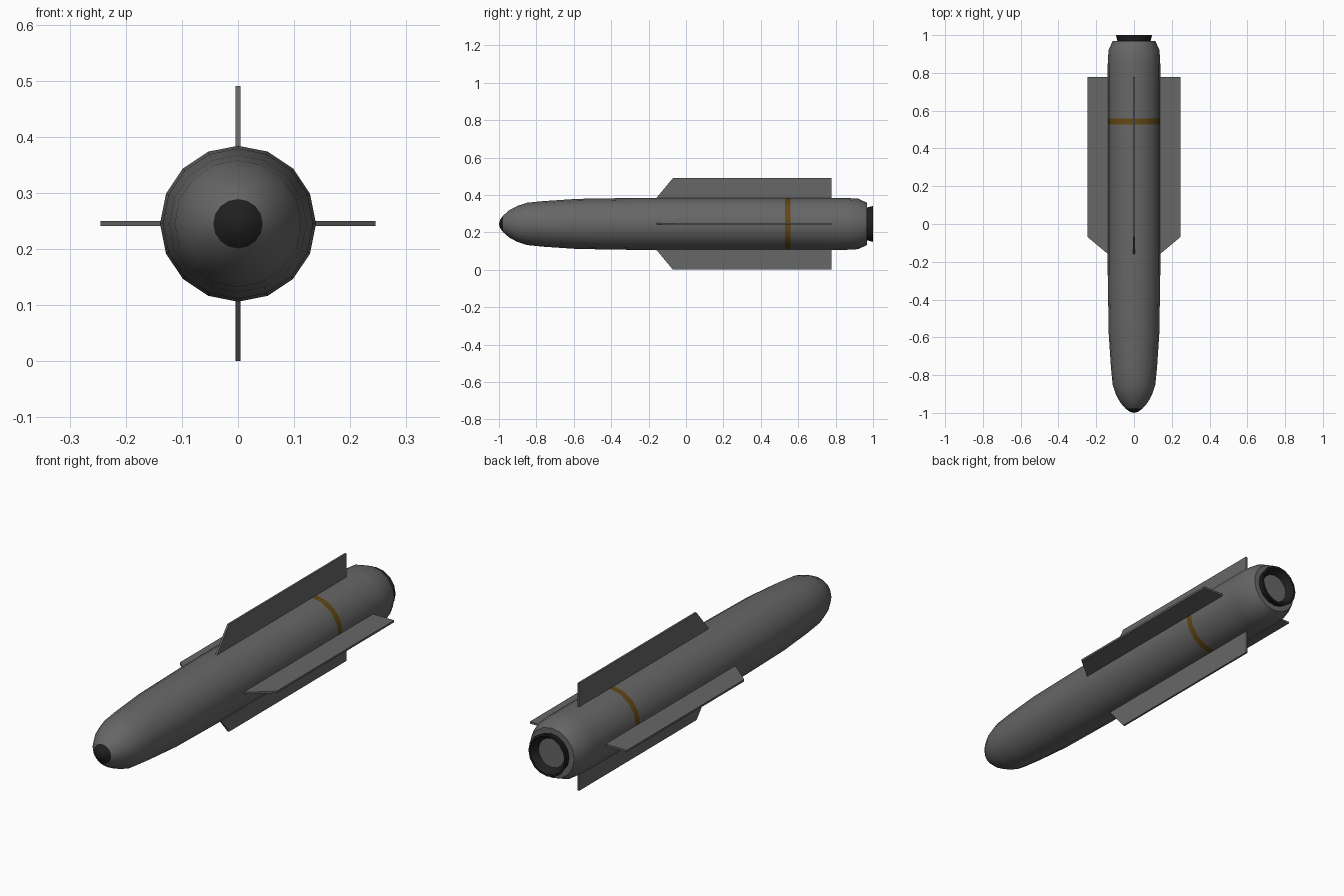
import bpy, bmesh, math

if "Cube" in bpy.data.objects:
    bpy.data.objects.remove(bpy.data.objects["Cube"])

ZC = 0.245      # height of the long axis
SIDES = 16


def material(name, rgb):
    m = bpy.data.materials.new(name)
    m.diffuse_color = (*rgb, 1)
    m.use_nodes = True
    m.node_tree.nodes["Principled BSDF"].inputs["Base Color"].default_value = m.diffuse_color
    return m


grey = material("body grey", (0.135, 0.135, 0.135))
black = material("dark black", (0.014, 0.014, 0.014))
gold = material("brown band", (0.125, 0.065, 0.008))


def add_object(name, bm, mats, smooth=None):
    me = bpy.data.meshes.new(name)
    bm.to_mesh(me)
    bm.free()
    ob = bpy.data.objects.new(name, me)
    bpy.context.collection.objects.link(ob)
    for m in mats:
        me.materials.append(m)
    if smooth:
        bpy.ops.object.select_all(action='DESELECT')
        ob.select_set(True)
        bpy.context.view_layer.objects.active = ob
        bpy.ops.object.shade_smooth_by_angle(angle=math.radians(smooth))
    return ob


def lathe(profile):
    """Revolve (y, radius) points about the long axis; radius 0 closes with a fan."""
    bm = bmesh.new()
    rings = []
    for y, r in profile:
        n = 1 if r == 0 else SIDES
        rings.append([bm.verts.new((r * math.sin(2 * math.pi * i / SIDES), y,
                                    ZC + r * math.cos(2 * math.pi * i / SIDES)))
                      for i in range(n)])
    for a, b in zip(rings, rings[1:]):
        for i in range(SIDES):
            j = (i + 1) % SIDES
            quad = [a[i % len(a)], a[j % len(a)], b[j % len(b)], b[i % len(b)]]
            bm.faces.new(list(dict.fromkeys(quad)))
    bmesh.ops.recalc_face_normals(bm, faces=bm.faces)
    return bm


# body with rounded nose, dark seeker tip and brown band
bm = lathe([(-1.0, 0), (-0.994, 0.022), (-0.978, 0.044), (-0.945, 0.073), (-0.90, 0.097),
            (-0.85, 0.113), (-0.76, 0.122), (-0.58, 0.134), (-0.27, 0.139), (0.528, 0.139),
            (0.558, 0.139), (0.85, 0.139), (0.92, 0.135), (0.968, 0.113), (0.968, 0)])
for f in bm.faces:
    y = f.calc_center_median().y
    if y < -0.98:
        f.material_index = 1
    elif 0.53 < y < 0.556:
        f.material_index = 2
add_object("body", bm, [grey, black, gold], 40)

# exhaust nozzle, a flared cup with a hollow inside
bm = lathe([(0.95, 0), (0.95, 0.083), (1.0, 0.096), (1.0, 0.086), (0.969, 0.066), (0.969, 0)])
for f in bm.faces:
    c = f.calc_center_median()
    f.material_index = 1 if f.normal.y > 0.9 and c.y < 0.98 else 0
add_object("exhaust_nozzle", bm, [black, grey], 40)

# four long fins with swept leading edges
outline = [(-0.175, 0.12), (-0.158, 0.139), (-0.07, 0.245), (0.777, 0.245), (0.777, 0.12)]
T = 0.0045
for k, label in enumerate(("top", "right", "bottom", "left")):
    ca, sa = math.cos(k * math.pi / 2), math.sin(k * math.pi / 2)
    bm = bmesh.new()
    sides = [[bm.verts.new((r * sa + t * ca, y, ZC + r * ca - t * sa)) for y, r in outline]
             for t in (-T, T)]
    bm.faces.new(sides[0])
    bm.faces.new(sides[1])
    for i in range(len(outline)):
        j = (i + 1) % len(outline)
        bm.faces.new((sides[0][i], sides[0][j], sides[1][j], sides[1][i]))
    bmesh.ops.recalc_face_normals(bm, faces=bm.faces)
    add_object(label + "_fin", bm, [grey])
